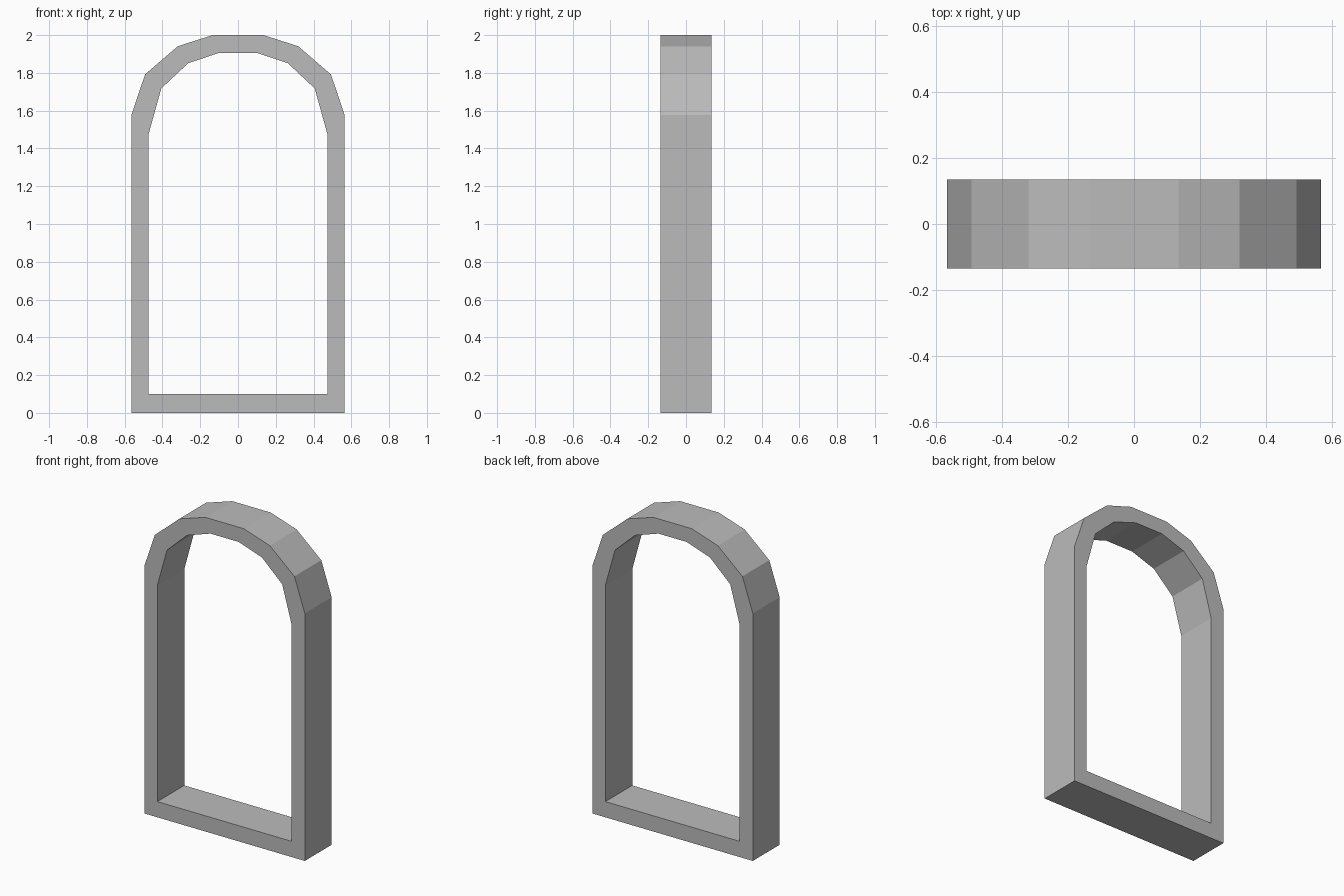
import bpy
import bmesh

default = bpy.data.objects.get("Cube")
if default:
    bpy.data.objects.remove(default, do_unlink=True)

HALF_DEPTH = 0.135

# Right half of each outline, from the sill up to the crown
OUTER = [(0.565, 0), (0.565, 1.576), (0.492, 1.792), (0.319, 1.941), (0.135, 2)]
INNER = [(0.473, 0.1), (0.473, 1.477), (0.406, 1.718), (0.264, 1.851), (0.099, 1.906)]


def material(name, colour):
    mat = bpy.data.materials.new(name)
    mat.use_nodes = True
    mat.diffuse_color = colour
    mat.node_tree.nodes["Principled BSDF"].inputs["Base Color"].default_value = colour
    return mat


def mirrored(half):
    """Close a half outline by reflecting it across x = 0."""
    return half + [(-x, z) for x, z in reversed(half)]


def arched_ring(name, outer, inner, half_depth, mat):
    """Sweep the band between two matching outlines through the depth."""
    bm = bmesh.new()
    section = [(outer, -half_depth), (inner, -half_depth),
               (inner, half_depth), (outer, half_depth)]
    loops = [[bm.verts.new((x, y, z)) for x, z in mirrored(half)]
             for half, y in section]
    count = len(loops[0])
    for k, a in enumerate(loops):
        b = loops[(k + 1) % len(loops)]
        for i in range(count):
            j = (i + 1) % count
            bm.faces.new((a[i], a[j], b[j], b[i]))
    bmesh.ops.recalc_face_normals(bm, faces=bm.faces)
    mesh = bpy.data.meshes.new(name)
    bm.to_mesh(mesh)
    bm.free()
    mesh.materials.append(mat)
    obj = bpy.data.objects.new(name, mesh)
    bpy.context.collection.objects.link(obj)
    return obj


# Arched frame with sill, posts and faceted crown
grey = material("plain grey", (0.5, 0.5, 0.5, 1))
arched_ring("arched_frame", OUTER, INNER, HALF_DEPTH, grey)
